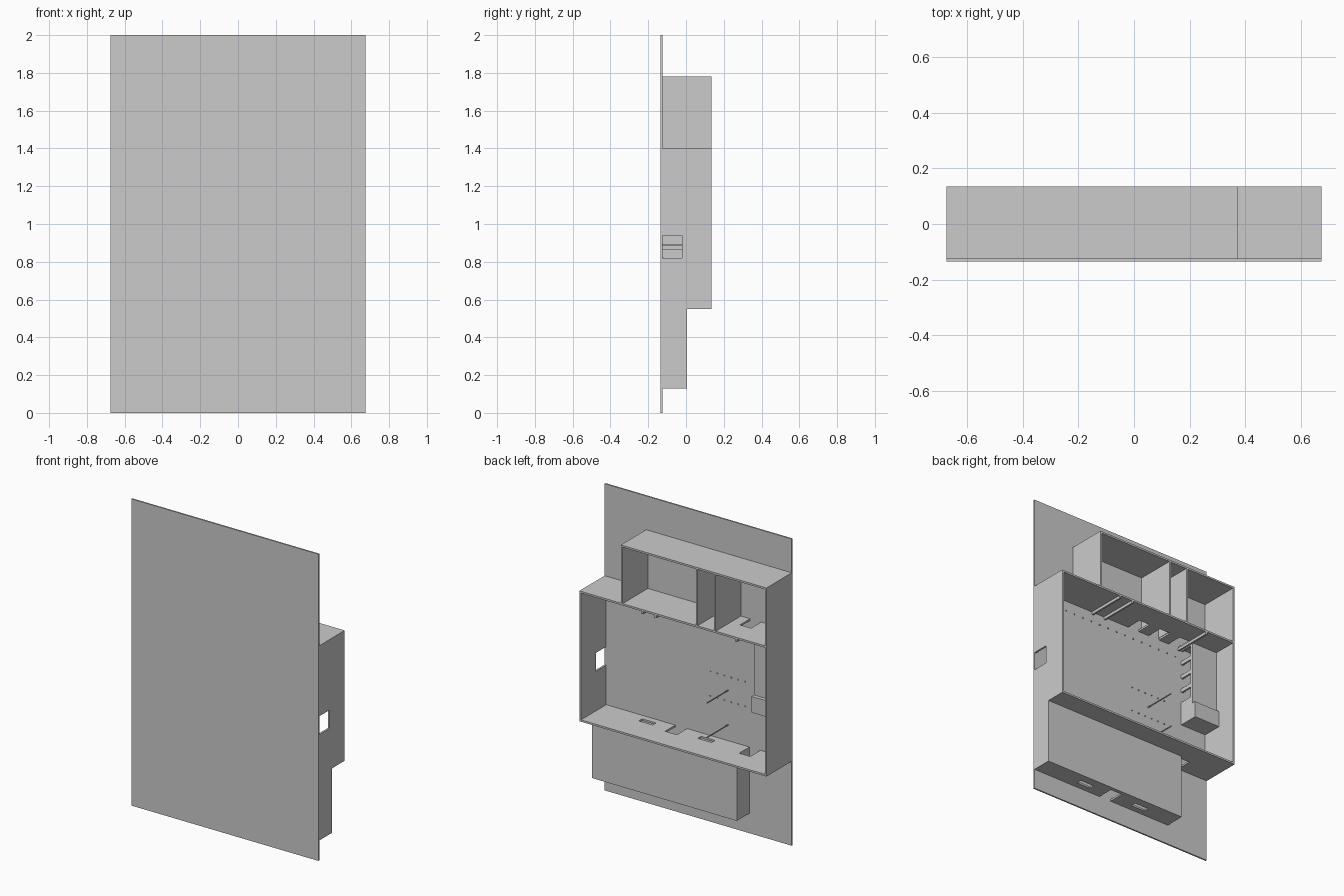
import bpy, bmesh

if "Cube" in bpy.data.objects:
    bpy.data.objects.remove(bpy.data.objects["Cube"])

T = 0.012                      # sheet thickness
F, B = -0.135, 0.135           # front and back of the unit
P = -0.125                     # back face of the front plate
W = 0.675                      # half width


def boxes(name, specs):
    """One mesh object made of axis-aligned boxes (x0, x1, y0, y1, z0, z1)."""
    bm = bmesh.new()
    for x0, x1, y0, y1, z0, z1 in specs:
        vs = bmesh.ops.create_cube(bm, size=1)["verts"]
        for v in vs:
            v.co.x = x1 if v.co.x > 0 else x0
            v.co.y = y1 if v.co.y > 0 else y0
            v.co.z = z1 if v.co.z > 0 else z0
    me = bpy.data.meshes.new(name)
    bm.to_mesh(me)
    bm.free()
    ob = bpy.data.objects.new(name, me)
    bpy.context.collection.objects.link(ob)
    return ob


def cut(ob, holes):
    """Cut box-shaped holes out of a panel."""
    cutter = boxes("cutter", holes)
    cutter.hide_render = True
    mod = ob.modifiers.new("holes", "BOOLEAN")
    mod.operation, mod.solver, mod.object = "DIFFERENCE", "EXACT", cutter
    bpy.context.view_layer.objects.active = ob
    bpy.ops.object.modifier_apply(modifier=mod.name)
    bpy.data.objects.remove(cutter)


# Front plate
boxes("front_plate", [(-W, W, F, P, 0, 2)])

# Main compartment: side walls, ceiling and floor, open at the back
right = boxes("right_wall", [(W - T, W, P, B, 0.55, 1.4)])
cut(right, [(W - 0.1, W + 0.1, P - 0.005, -0.02, 0.82, 0.94)])
boxes("left_wall", [(-W, -W + T, P, B, 0.55, 1.78)])

ceiling = boxes("main_ceiling", [(-W + T, W, P, B, 1.4 - T, 1.4)])
cut(ceiling, [(x - 0.08, x, P - 0.005, -0.02, 1.3, 1.5) for x in (-0.06, -0.22, -0.375)])


def cable_holes(z):
    slots = [(x - 0.05, x + 0.05, -0.085, -0.05, z - 0.1, z + 0.1) for x in (0.325, -0.1)]
    return slots + [(0.08, 0.165, P - 0.005, -0.02, z - 0.1, z + 0.1)]


floor = boxes("main_floor", [(-W + T, W - T, P, B, 0.55, 0.55 + T)])
cut(floor, cable_holes(0.55) + [(-0.45, -0.37, P - 0.005, -0.02, 0.4, 0.7)])

# Upper compartment with two dividers, open at the back
boxes("upper_top", [(-W + T, 0.375, P, B, 1.78 - T, 1.78)])
boxes("upper_side", [(0.375 - T, 0.375, P, B, 1.4, 1.78 - T)])
for i, x in enumerate((-0.165, -0.297)):
    boxes(f"upper_divider_{i + 1}", [(x - T, x, P, B, 1.4, 1.78 - T)])

# Lower cable duct
boxes("duct_back", [(-0.37, W, 0.005 - T, 0.005, 0.13, 0.55)])
boxes("duct_sides", [(-0.37, -0.37 + T, P, 0.005 - T, 0.13, 0.55),
                     (W - T, W, P, 0.005 - T, 0.13, 0.55)])
duct_floor = boxes("duct_floor", [(-0.37 + T, W - T, P, 0.005 - T, 0.13, 0.13 + T)])
cut(duct_floor, cable_holes(0.13))

# Vertical duct in the corner, with a slotted side
X = -0.475
boxes("corner_duct_back", [(-W + T, X, -0.02 - T, -0.02, 0.96, 1.4 - T)])
side = boxes("corner_duct_side", [(X - T, X, P, -0.02 - T, 0.96, 1.4 - T)])
cut(side, [(X - 0.1, X + 0.1, P - 0.005, -0.04, z, z + 0.07) for z in (1.02, 1.115, 1.21, 1.305)])
boxes("corner_box", [(-W + T, X, P, 0.005, 0.865, 0.97)])

# Ribs under the ceiling
for i, x in enumerate((0.22, 0.125, -0.455)):
    boxes(f"ceiling_rib_{i + 1}", [(x - 0.006, x + 0.006, P, B, 1.37, 1.4 - T)])

# Two thin rods standing off the plate
boxes("rods", [(-0.218, -0.212, P, 0.09, z - 0.003, z + 0.003) for z in (0.89, 0.665)])

# Rows of tiny studs on the plate
studs = [(0.43 - 0.066 * i, 1.32) for i in range(14)]
studs += [(-0.09 - 0.05 * i, z) for z in (0.98, 0.82) for i in range(6)]
boxes("plate_studs", [(x - 0.003, x + 0.003, P, P + 0.006, z - 0.003, z + 0.003) for x, z in studs])
